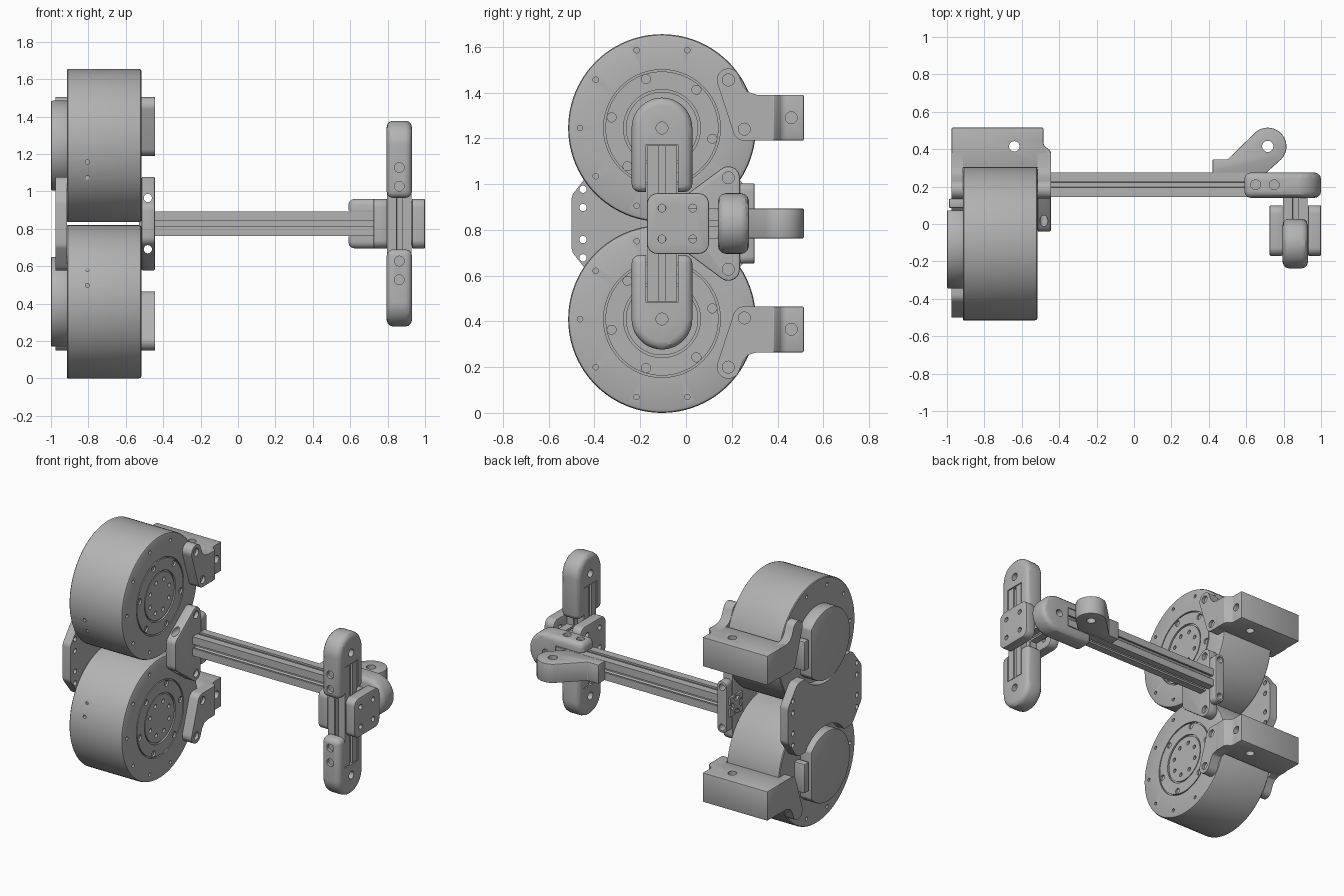
import bpy, bmesh
from math import cos, sin, radians, pi
from mathutils import Vector
from mathutils.geometry import convex_hull_2d

if "Cube" in bpy.data.objects:
    bpy.data.objects.remove(bpy.data.objects["Cube"], do_unlink=True)

MID = 0.8275            # height of the symmetry plane; meshes are built around it
CY, CZ = -0.105, 0.4175  # motor axis
FRONT, REAR, FLANGE = -0.515, -0.915, -0.445

grey = bpy.data.materials.new("machined_grey")
grey.use_nodes = True
grey.diffuse_color = (0.45, 0.45, 0.45, 1)
grey.node_tree.nodes["Principled BSDF"].inputs["Base Color"].default_value = (0.45, 0.45, 0.45, 1)


def arc(u, v, r, a0, a1, n=24):
    angles = [radians(a0 + (a1 - a0) * i / n) for i in range(n + 1)]
    return [(u + r * cos(a), v + r * sin(a)) for a in angles]


def circle(u, v, r, n=24):
    return arc(u, v, r, 0, 360, n)[:-1]


def hull(*discs):
    pts = [Vector(p) for d in discs for p in circle(*d, 32)]
    return [tuple(pts[i]) for i in convex_hull_2d(pts)]


def rounded_rect(u0, u1, v0, v1, r):
    return hull(*[(u, v, r) for u in (u0 + r, u1 - r) for v in (v0 + r, v1 - r)])


def rect(u0, u1, v0, v1):
    return [(u0, v0), (u1, v0), (u1, v1), (u0, v1)]


def add_prism(bm, pts, axis, lo, hi):
    """Extrude a 2D outline along an axis."""
    place = {"x": lambda u, v, w: (w, u, v),
             "y": lambda u, v, w: (u, w, v),
             "z": lambda u, v, w: (u, v, w)}[axis]
    rings = [[bm.verts.new(place(u, v, w)) for u, v in pts] for w in (lo, hi)]
    bm.faces.new(rings[0])
    bm.faces.new(rings[1][::-1])
    for i in range(len(pts)):
        j = (i + 1) % len(pts)
        bm.faces.new((rings[0][i], rings[1][i], rings[1][j], rings[0][j]))


def to_object(bm, name):
    bmesh.ops.recalc_face_normals(bm, faces=bm.faces[:])
    mesh = bpy.data.meshes.new(name)
    bm.to_mesh(mesh)
    bm.free()
    obj = bpy.data.objects.new(name, mesh)
    obj.location.z = MID
    bpy.context.collection.objects.link(obj)
    return obj


def finish(obj, bevel=0, segments=2, cuts=(), mirror=False):
    """Bevel, drill, mirror about the symmetry plane, then shade."""
    if bevel:
        m = obj.modifiers.new("bevel", "BEVEL")
        m.width, m.segments, m.limit_method, m.angle_limit = bevel, segments, "ANGLE", radians(35)
    cutter = None
    if cuts:
        bm = bmesh.new()
        for cut in cuts:
            add_prism(bm, *cut)
        cutter = to_object(bm, "cutter")
        cutter.hide_render = True
        m = obj.modifiers.new("cut", "BOOLEAN")
        m.operation, m.solver, m.object = "DIFFERENCE", "EXACT", cutter
    if mirror:
        m = obj.modifiers.new("mirror", "MIRROR")
        m.use_axis = (False, False, True)
        m.use_mirror_merge = False
    bpy.context.view_layer.update()
    baked = bpy.data.meshes.new_from_object(obj.evaluated_get(bpy.context.evaluated_depsgraph_get()))
    obj.modifiers.clear()
    obj.data = baked
    baked.materials.clear()
    baked.materials.append(grey)
    if cutter:
        bpy.data.objects.remove(cutter, do_unlink=True)
    bpy.ops.object.select_all(action="DESELECT")
    obj.select_set(True)
    bpy.context.view_layer.objects.active = obj
    bpy.ops.object.shade_smooth_by_angle(angle=radians(30))
    return obj


def part(name, pts, axis, lo, hi, **options):
    bm = bmesh.new()
    add_prism(bm, pts, axis, lo, hi)
    return finish(to_object(bm, name), **options)


def ring_of_holes(count, start, radius, r, lo, hi):
    return [(circle(CY + radius * cos(a), CZ + radius * sin(a), r, 14), "x", lo, hi)
            for a in (radians(start) + 2 * pi * k / count for k in range(count))]


# Motor drums: turned profile with two grooves on the output face
profile = [(REAR, 0), (REAR, 0.405), (REAR + 0.005, 0.41), (-0.53, 0.41), (-0.52, 0.406),
           (FRONT, 0.395), (FRONT, 0.255), (-0.527, 0.255), (-0.527, 0.247), (FRONT, 0.247),
           (FRONT, 0.168), (-0.527, 0.168), (-0.527, 0.158), (-0.518, 0.158), (-0.518, 0)]
bm = bmesh.new()
line = [bm.verts.new((x, CY, CZ + r)) for x, r in profile]
edges = [bm.edges.new(pair) for pair in zip(line, line[1:])]
bmesh.ops.spin(bm, geom=line + edges, cent=(0, CY, CZ), axis=(1, 0, 0), angle=2 * pi, steps=96)
bmesh.ops.remove_doubles(bm, verts=bm.verts[:], dist=0.0001)
drum_cuts = (ring_of_holes(6, 48, 0.225, 0.02, FRONT - 0.012, FRONT + 0.05)
             + ring_of_holes(10, 0, 0.358, 0.012, FRONT - 0.015, FRONT + 0.05)
             + ring_of_holes(10, 0, 0.358, 0.012, REAR - 0.05, REAR + 0.015)
             + ring_of_holes(8, 20, 0.11, 0.014, FRONT - 0.02, FRONT + 0.05)
             + [(circle(-0.805, z, 0.011), "y", -0.6, -0.47) for z in (0.245, 0.33)])
finish(to_object(bm, "motor_drums"), cuts=drum_cuts, mirror=True)

# Rear covers with a flat side, and their connectors
part("rear_covers", arc(CY, CZ, 0.24, 42, 318, 60), "x", -1.0, REAR + 0.01, bevel=0.008, mirror=True)
part("rear_connectors", rect(0.085, 0.135, CZ - 0.1, CZ + 0.1), "x", -0.99, REAR + 0.01,
     bevel=0.008, mirror=True)

# Rear plate bridging both motors
side_holes = [(circle(y, z, 0.016), "x", -1.1, -0.8)
              for y in (-0.45, 0.24) for z in (-0.15, -0.07, 0.07, 0.15)]
part("rear_bridge_plate",
     hull(*[(CY + s * dy, t * dz, 0.05) for s in (-1, 1) for t in (-1, 1)
            for dy, dz in ((0.345, 0.105), (0.27, 0.2))]),
     "x", -0.975, REAR, cuts=side_holes
     + [(circle(CY, s * CZ, 0.27, 64), "x", -1.1, -0.8) for s in (-1, 1)])

# Motor mounts: two eared flanges joined by a block with a filleted step
ear_outline = (arc(0.185, 0.6275, 0.05, 25, 200) + arc(0.255, 0.4125, 0.05, 200, 270, 8)
               + [(0.38, 0.3625), (0.38, 0.5625), (0.31, 0.5625), (0.27, 0.575), (0.25, 0.6)])
for name, lo, hi in (("mount_front_flanges", FRONT, FLANGE), ("mount_rear_flanges", -0.975, REAR)):
    ear_cuts = [(circle(y, z, r), "x", a, b) for y, z in ((0.185, 0.6275), (0.255, 0.4125))
                for r, a, b in ((0.026, hi - 0.02, hi + 0.1),)]
    part(name, ear_outline, "x", lo, hi, cuts=ear_cuts, mirror=True)
block_outline = ([(-0.975, 0.3), (-0.975, 0.515), (-0.485, 0.515)]
                 + arc(-0.445, 0.44, 0.04, 180, 225, 5) + [(-0.455, 0.4), (FLANGE, 0.385), (FLANGE, 0.3)])
part("mount_blocks", block_outline, "z", 0.3625, 0.5625, bevel=0.006, mirror=True,
     cuts=[(circle(-0.64, 0.415, 0.028), "z", 0.2, 0.7)]
     + [(circle(y, 0.4625, 0.026), "x", -0.6, -0.3) for y in (0.355, 0.46)])

# Plate that carries the arm, with its rear clamp bar
arm_holes = [(circle(-0.482, s * 0.137, 0.022), "y", -0.2, 0.5) for s in (-1, 1)]
part("arm_plate", hull(*[(y, s * z, 0.05) for s in (-1, 1) for y, z in ((0.185, 0.2), (0.01, 0.07))]),
     "x", FRONT, FLANGE, bevel=0.006,
     cuts=arm_holes + [(circle(0.185, s * 0.2, 0.026), "x", -0.47, -0.4) for s in (-1, 1)])
part("arm_clamp_bar", rounded_rect(FRONT, FLANGE, -0.175, 0.175, 0.03), "y", 0.235, 0.3,
     bevel=0.006, cuts=arm_holes)

# Slotted rails
H = 0.065


def rail_outline(cu, cv):
    side = [(-H, H), (-0.014, H), (-0.014, 0.052), (-0.032, 0.052), (-0.013, 0.03),
            (0.013, 0.03), (0.032, 0.052), (0.014, 0.052), (0.014, H)]
    pts = []
    for _ in range(4):
        pts += [(cu + u, cv + v) for u, v in side]
        side = [(v, -u) for u, v in side]
    return pts


part("arm_rail", rail_outline(0.21, 0), "x", -0.53, 0.79)
part("upright_rail", rail_outline(0.8625, CY), "z", -0.34, 0.34)
part("link_rail", rail_outline(0.8625, 0), "y", -0.04, 0.16)

# Rounded rail ends: one pair on the upright, one on the arm
W = 0.1325
part("upright_end_caps", [(CY - W, 0.1375)] + [(CY + W, 0.1375)] + arc(CY, CZ, W, 0, 180, 32),
     "x", 0.795, 0.93, bevel=0.034, segments=3, mirror=True,
     cuts=[(rect(CY - 0.07, CY + 0.07, 0.05, 0.345), "x", 0.7, 1.1),
           (circle(CY, CZ, 0.026), "x", 0.7, 1.1)]
     + [(circle(0.8625, z, 0.026), "y", -0.3, -0.215) for z in (0.2, 0.3)])
part("arm_end_cap", [(0.59, W), (0.59, -W)] + arc(0.8675, 0, W, -90, 90, 32),
     "y", 0.14, 0.275, bevel=0.034, segments=3,
     cuts=[(rect(0.5, 0.795, -0.07, 0.07), "y", 0.0, 0.4), (circle(0.8675, 0, 0.026), "y", 0.0, 0.4)]
     + [(circle(x, 0.21, 0.026), "z", 0.11, 0.2) for x in (0.65, 0.75)])

# Square joint plates on both sides of the upright
for name, lo, hi in (("joint_plate_left", 0.93, 1.0), ("joint_plate_right", 0.725, 0.795)):
    part(name, rounded_rect(-0.17, 0.1, -W, W, 0.045), "x", lo, hi, bevel=0.006,
         cuts=[(circle(y, z, 0.017), "x", lo - 0.1, hi + 0.1)
               for y in (CY, 0.03) for z in (-0.0675, 0.0675)])

# Pivot lug behind the arm
part("pivot_lug", [(0.42, 0.272), (0.42, 0.345), (0.5, 0.345)] + arc(0.715, 0.415, 0.1, 130, -45)
     + [(0.705, 0.272)], "z", -H, H, bevel=0.005,
     cuts=[(circle(0.715, 0.415, 0.03), "z", -0.2, 0.2)])
